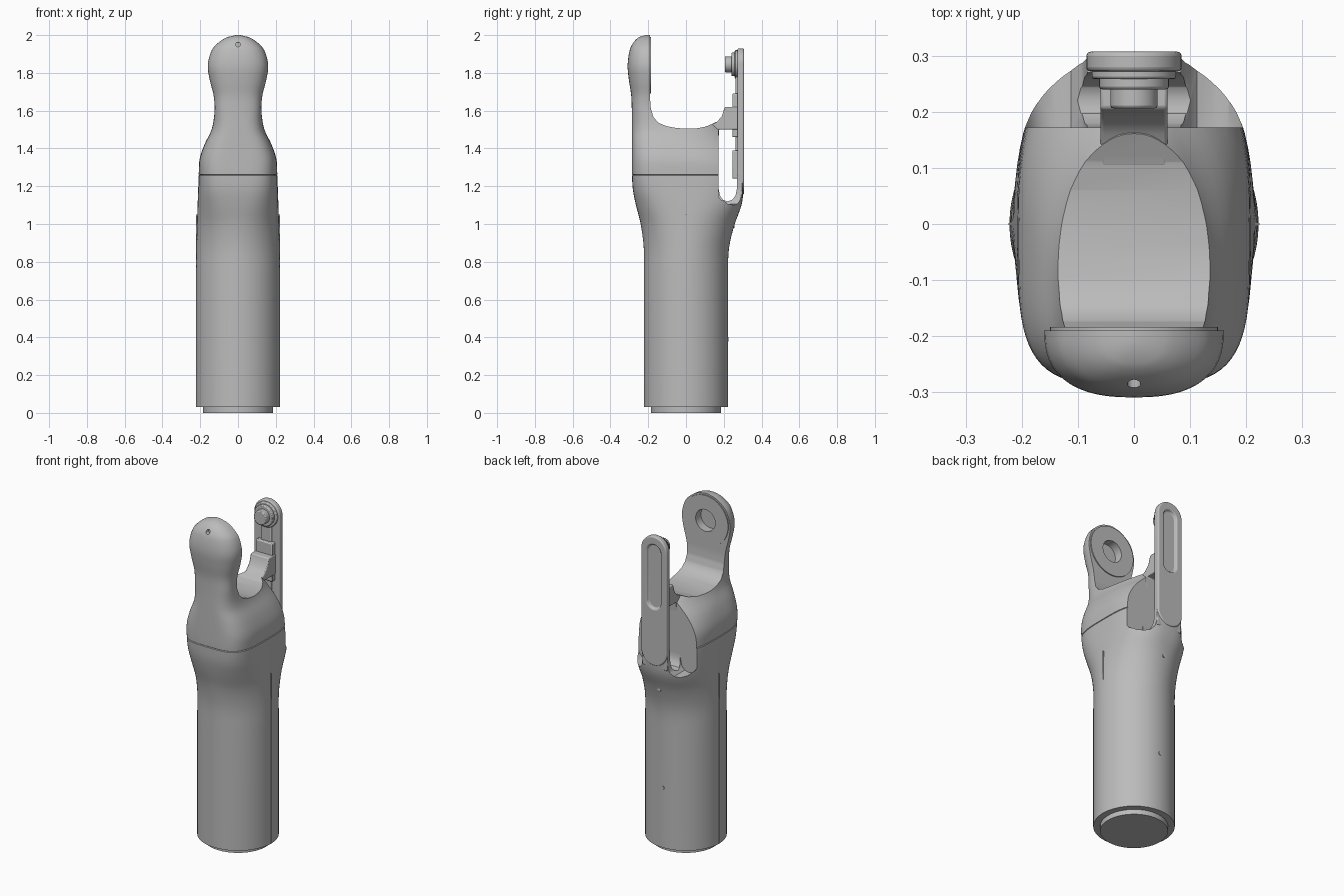
import bpy, bmesh
from math import cos, sin, pi, copysign
from mathutils import Matrix, Vector

if "Cube" in bpy.data.objects:
    bpy.data.objects.remove(bpy.data.objects["Cube"])

grey = bpy.data.materials.new("plain_grey")
grey.use_nodes = True
grey.diffuse_color = (0.5, 0.5, 0.5, 1)
grey.node_tree.nodes["Principled BSDF"].inputs["Base Color"].default_value = (0.5, 0.5, 0.5, 1)


def finish(name, bm):
    bmesh.ops.recalc_face_normals(bm, faces=bm.faces)
    mesh = bpy.data.meshes.new(name)
    bm.to_mesh(mesh)
    bm.free()
    mesh.materials.append(grey)
    ob = bpy.data.objects.new(name, mesh)
    bpy.context.collection.objects.link(ob)
    return ob


def activate(ob):
    bpy.ops.object.select_all(action='DESELECT')
    ob.select_set(True)
    bpy.context.view_layer.objects.active = ob


def smooth(ob, angle=0.6):
    activate(ob)
    bpy.ops.object.shade_smooth_by_angle(angle=angle)


def prism(name, outline, lo, hi, axis):
    """Extrude an outline along x (outline is y,z) or along y (outline is x,z)."""
    bm = bmesh.new()
    rings = []
    for d in (lo, hi):
        rings.append([bm.verts.new((d, a, b) if axis == 'x' else (a, d, b)) for a, b in outline])
    bm.faces.new(rings[0])
    bm.faces.new(rings[1])
    for i in range(len(outline)):
        j = (i + 1) % len(outline)
        bm.faces.new((rings[0][i], rings[0][j], rings[1][j], rings[1][i]))
    return finish(name, bm)


def cylinder(name, r, lo, hi, z=0.0, axis='y'):
    bm = bmesh.new()
    bmesh.ops.create_cone(bm, cap_ends=True, segments=48, radius1=r, radius2=r, depth=hi - lo)
    mid = (lo + hi) / 2
    if axis == 'y':
        bm.transform(Matrix.Translation((0, mid, z)) @ Matrix.Rotation(pi / 2, 4, 'X'))
    else:
        bm.transform(Matrix.Translation((0, 0, mid)))
    return finish(name, bm)


def stadium(r, z0, z1, steps=16):
    """Upright slot outline with round ends centred at z0 and z1."""
    top = [(r * cos(pi * i / steps), z1 + r * sin(pi * i / steps)) for i in range(steps + 1)]
    low = [(-r * cos(pi * i / steps), z0 - r * sin(pi * i / steps)) for i in range(steps + 1)]
    return top + low


def cut(ob, cutter):
    mod = ob.modifiers.new("cut", 'BOOLEAN')
    mod.operation, mod.solver, mod.object = 'DIFFERENCE', 'EXACT', cutter
    activate(ob)
    bpy.ops.object.modifier_apply(modifier=mod.name)
    bpy.data.objects.remove(cutter)


def bevel(ob, width, segments=3):
    mod = ob.modifiers.new("bevel", 'BEVEL')
    mod.width, mod.segments, mod.limit_method = width, segments, 'ANGLE'


# Handle shell: z, half width, centre y, front y, back y, front and back squareness
rows = [
    (0.03, .222, 0, -.222, .222, 2, 2),
    (0.75, .222, 0, -.222, .222, 2, 2),
    (0.88, .220, 0, -.224, .229, 2, 2),
    (1.00, .217, 0, -.240, .258, 2.2, 2.2),
    (1.10, .214, 0, -.265, .294, 2.7, 2.6),
    (1.18, .211, 0, -.281, .304, 3.3, 2.8),
    (1.26, .208, 0, -.286, .305, 3.8, 2.8),
    (1.34, .204, -.02, -.287, .298, 3.8, 2.6),
    (1.42, .178, -.05, -.287, .262, 3.6, 2.3),
    (1.50, .140, -.11, -.287, .200, 3.2, 2),
    (1.60, .124, -.19, -.287, .100, 2.8, 2),
    (1.68, .129, -.19, -.290, .0, 2.6, 2),
    (1.76, .149, -.19, -.302, .0, 2.5, 2),
    (1.84, .160, -.19, -.309, .0, 2.5, 2),
    (1.92, .139, -.19, -.298, .0, 2.5, 2),
    (1.96, .104, -.19, -.279, .0, 2.5, 2),
    (1.99, .055, -.19, -.248, .0, 2.5, 2),
    (2.00, .012, -.19, -.215, .0, 2.5, 2),
]


def blend(i, t):
    """Smooth interpolation of row i to i+1 with height-aware slopes."""
    def slope(k):
        if k in (0, len(rows) - 1):
            return Vector([0] * 7)
        return (Vector(rows[k + 1]) - Vector(rows[k - 1])) / (rows[k + 1][0] - rows[k - 1][0])
    a, b = Vector(rows[i]), Vector(rows[i + 1])
    h = b[0] - a[0]
    s = t * t * (3 - 2 * t)
    v = a * (1 - s) + b * s + slope(i) * h * t * (1 - t) ** 2 - slope(i + 1) * h * t * t * (1 - t)
    v[0] = a[0] + h * t
    return v


sections = []
for i in range(len(rows) - 1):
    straight = i in (0, len(rows) - 2)
    sections += [Vector(rows[i])] if straight else [blend(i, k / 4) for k in range(4)]
sections.append(Vector(rows[-1]))

# Thin groove around the joint between handle and fork
joint = next(k for k, s in enumerate(sections) if abs(s[0] - 1.26) < 1e-4)
groove = []
for dz, inset in ((-.003, 0), (0, .004), (.003, 0)):
    s = sections[joint].copy()
    s[0] += dz
    s[1], s[3], s[4] = s[1] - inset, s[3] + inset, s[4] - inset
    groove.append(s)
sections[joint:joint + 1] = groove

bm = bmesh.new()
N = 72
loops = []
for z, w, cy, front, back, nf, nb in sections:
    loop = []
    for k in range(N):
        a = 2 * pi * k / N
        c, s = cos(a), sin(a)
        n, depth = (nb, back - cy) if s > 0 else (nf, cy - front)
        x = w * copysign(abs(c) ** (2 / n), c)
        y = cy + depth * copysign(abs(s) ** (2 / n), s)
        loop.append(bm.verts.new((x, y, z)))
    loops.append(loop)
for lo, hi in zip(loops, loops[1:]):
    for k in range(N):
        j = (k + 1) % N
        bm.faces.new((lo[k], lo[j], hi[j], hi[k]))
bm.faces.new(loops[0])
bm.faces.new(loops[-1])
shell = finish("handle_shell", bm)

# Saddle between the two fork arms
cut(shell, prism("saddle_cutter", [
    (-.19, 2.2), (-.19, 1.66), (-.186, 1.61), (-.172, 1.565), (-.145, 1.535), (-.1, 1.517), (-.05, 1.508),
    (0, 1.505), (.06, 1.507), (.11, 1.517), (.16, 1.54), (.19, 1.58), (.5, 1.6), (.5, 2.2)], -.4, .4, 'x'))
# Gap that frees the rear arm, with a round floor
cut(shell, prism("gap_cutter", [
    (.172, 2.2), (.172, 1.19), (.180, 1.15), (.197, 1.127), (.22, 1.12), (.243, 1.127), (.262, 1.15),
    (.27, 1.19), (.27, 1.26), (.5, 1.26), (.5, 2.2)], -.4, .4, 'x'))
for side in (-1, 1):
    cut(shell, prism("side_cutter", [(side * x, z) for x, z in (
        (.084, 2.2), (.084, 1.17), (.092, 1.13), (.112, 1.107), (.14, 1.10), (.168, 1.107),
        (.19, 1.13), (.204, 1.18), (.25, 1.25), (.25, 2.2))], .172, .5, 'y'))
# Socket in the front head and a pinhole near its top
cut(shell, cylinder("socket_cutter", .065, -.235, -.15, 1.84))
cut(shell, cylinder("pinhole_cutter", .012, -.35, -.265, 1.95))
smooth(shell)

# Washer ring around the socket
ring = cylinder("socket_washer", .150, -.195, -.184, 1.84)
cut(ring, cylinder("washer_cutter", .065, -.3, -.1, 1.84))
smooth(ring)

smooth(cylinder("base_plug", .185, 0, .04, axis='z'))

# Thin side seams and rear pins
for side in (-1, 1):
    seam = prism("side_seam", [(-.002, .03), (.002, .03), (.002, 1.05), (-.002, 1.05)],
                 side * .2, side * .2235, 'x')
for z, y in ((.39, .222), (.99, .255)):
    smooth(cylinder("rear_pin", .011, y - .02, y + .003, z))

# Rear arm plate with a long recess on the outside
arm = prism("rear_arm", stadium(.085, 1.24, 1.845), .272, .307, 'y')
cut(arm, prism("recess_cutter", stadium(.045, 1.54, 1.835), .292, .4, 'y'))
bevel(arm, .008)
smooth(arm)
root = prism("rear_arm_root", [(-.084, 1.14), (.084, 1.14), (.084, 1.27), (-.084, 1.27)], .272, .299, 'y')
bevel(root, .006)
smooth(root)

# Bridge from the saddle to the rear arm
bridge = prism("bridge", [(.1, 1.44), (.1, 1.514), (.16, 1.537), (.19, 1.57), (.205, 1.62),
                          (.275, 1.62), (.275, 1.5), (.175, 1.5), (.172, 1.44)], -.06, .06, 'x')
bevel(bridge, .006, 2)
smooth(bridge)

# Stepped button and clip plates on the inside of the rear arm
for name, r, y in (("button_flange", .075, .258), ("button_collar", .062, .240), ("button", .042, .206)):
    knob = cylinder(name, r, y, .28, 1.845)
    bevel(knob, .005, 2)
    smooth(knob)
for name, w, z0, z1, y in (("upper_clip", .055, 1.46, 1.69, .245), ("lower_clip", .05, 1.24, 1.39, .245),
                           ("clip_rail", .035, 1.3, 1.8, .262)):
    clip = prism(name, [(-w, z0), (w, z0), (w, z1), (-w, z1)], y, .28, 'y')
    bevel(clip, .006, 2)
    smooth(clip)
